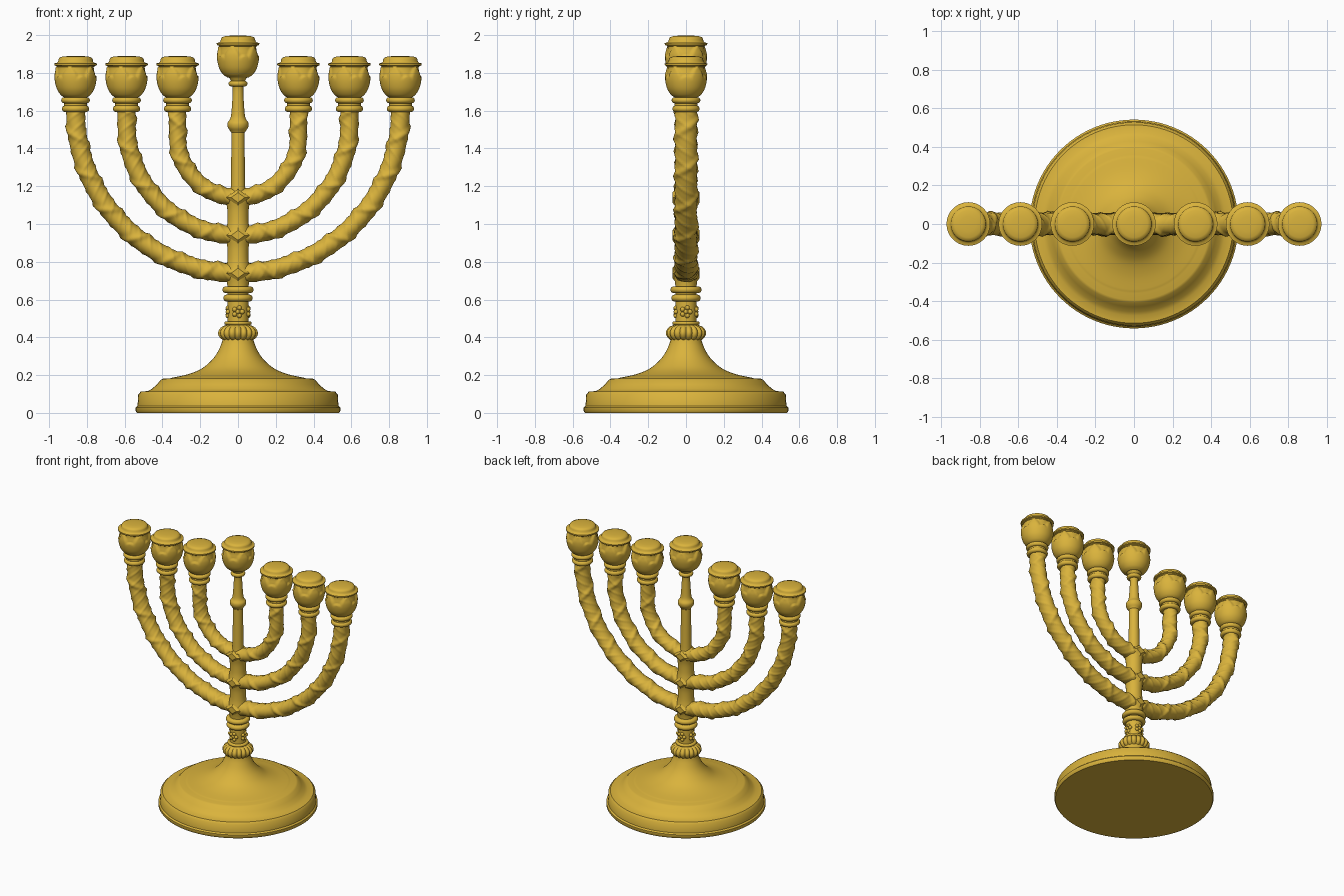
import bpy, bmesh, math
from math import sin, cos, pi, tau
from mathutils import Vector

cube = bpy.data.objects.get("Cube")
if cube:
    bpy.data.objects.remove(cube, do_unlink=True)

GOLD = (0.70, 0.45, 0.045, 1)
gold = bpy.data.materials.new("antique gold")
gold.use_nodes = True
gold.diffuse_color = GOLD
gold.node_tree.nodes["Principled BSDF"].inputs["Base Color"].default_value = GOLD


def finish(name, bm, angle=40):
    """Turn a bmesh into a gold, smooth shaded object."""
    bmesh.ops.recalc_face_normals(bm, faces=bm.faces)
    mesh = bpy.data.meshes.new(name)
    bm.to_mesh(mesh)
    bm.free()
    mesh.materials.append(gold)
    obj = bpy.data.objects.new(name, mesh)
    bpy.context.collection.objects.link(obj)
    bpy.ops.object.select_all(action='DESELECT')
    obj.select_set(True)
    bpy.context.view_layer.objects.active = obj
    bpy.ops.object.shade_smooth_by_angle(angle=math.radians(angle))
    return obj


def skin(bm, rings):
    """Join closed rings of vertices and cap both ends."""
    for a, b in zip(rings, rings[1:]):
        n = len(a)
        for i in range(n):
            j = (i + 1) % n
            bm.faces.new((a[i], a[j], b[j], b[i]))
    bm.faces.new(rings[0])
    bm.faces.new(rings[-1])


def smooth_profile(points, steps=5):
    """Catmull-Rom interpolation of a profile."""
    pts = [Vector(p) for p in points]
    pts = [pts[0]] + pts + [pts[-1]]
    out = []
    for a, b, c, d in zip(pts, pts[1:], pts[2:], pts[3:]):
        for k in range(steps):
            t = k / steps
            out.append(b + (c - a) * (t / 2) + (2 * a - 5 * b + 4 * c - d) * (t * t / 2)
                       + (3 * b - a - 3 * c + d) * (t ** 3 / 2))
    return out + [pts[-1]]


def lathe(name, profile, x=0, z=0, segments=48, relief=None, angle=40):
    """Revolve (radius, height) points, with an optional relief(theta, height)."""
    bm = bmesh.new()
    rings = []
    for r, h in profile:
        ring = []
        for i in range(segments):
            t = tau * i / segments
            rr = r + (relief(t, h) if relief else 0)
            ring.append(bm.verts.new((x + rr * cos(t), rr * sin(t), z + h)))
        rings.append(ring)
    skin(bm, rings)
    return finish(name, bm, angle)


def bead(name, radius, height, z, x=0):
    """Rounded ring moulding, solid through the middle."""
    pts = [(radius - height * 0.5 * (1 - cos(a)), z + height * 0.5 * sin(a))
           for a in [pi * (k / 10 - 0.5) for k in range(11)]]
    return lathe(name, pts, x)


# Stepped round foot with a flared upper cone
foot = [(0.535, 0), (0.542, 0.01), (0.542, 0.028), (0.532, 0.037), (0.528, 0.098),
        (0.515, 0.112), (0.475, 0.116), (0.455, 0.128), (0.43, 0.15), (0.408, 0.176),
        (0.395, 0.182), (0.36, 0.182)]
cone = smooth_profile([(0.35, 0.186), (0.27, 0.203), (0.20, 0.23), (0.15, 0.268),
                       (0.115, 0.31), (0.09, 0.36), (0.08, 0.395)])
lathe("foot", foot + [tuple(p) for p in cone], segments=96)

# Fluted knob above the foot
knob = [(0.06 + 0.042 * sin(pi * k / 12) ** 0.6, 0.38 + 0.085 * k / 12) for k in range(13)]
lathe("fluted_knob", knob, segments=144,
      relief=lambda t, h: 0.010 * abs(sin(9 * t)) - 0.005, angle=60)
bead("knob_collar", 0.072, 0.02, 0.475)

# Central stem, thickened where the branches cross
CROSSINGS = (0.74, 0.94, 1.14)
stem = []
for k in range(71):
    h = 0.46 + 0.70 * k / 70
    swell = max(math.exp(-((h - c) / 0.045) ** 2) for c in CROSSINGS)
    stem.append((0.055 + 0.011 * swell, h))
lathe("stem", stem)
for h, r in ((0.608, 0.078), (0.652, 0.082)):
    bead("stem_ring", r, 0.036, h)

# Slim upper shaft with a turned knot
shaft = smooth_profile([(0.045, 1.15), (0.038, 1.20), (0.035, 1.46), (0.037, 1.485),
                        (0.053, 1.51), (0.055, 1.535), (0.04, 1.56), (0.034, 1.60),
                        (0.028, 1.70), (0.03, 1.73)])
lathe("upper_shaft", shaft, segments=32)
bead("shaft_ring", 0.05, 0.03, 1.743)


# Curved branches with a winding vine relief
def branch(name, a, bottom, radius, top=1.62, sides=32):
    centre = bottom + a
    straight = top - centre
    length = straight + a * pi / 2
    count = int(length / 0.007)
    bm = bmesh.new()
    rings = []
    for k in range(-count, count + 1):
        s = abs(k) / count * length
        side = 1 if k >= 0 else -1
        ang = min(s / a, pi / 2)
        p = Vector((side * a * sin(ang), 0, centre - a * cos(ang)))
        p.z += max(0, s - a * pi / 2)
        out = Vector((side * sin(ang), 0, -cos(ang)))
        ring = []
        for i in range(sides):
            t = tau * i / sides
            vine = max(0, cos(t - tau * s / 0.21)) ** 6
            leaves = max(0, sin(3 * t + tau * s / 0.07)) ** 4
            r = radius + 0.008 * vine + 0.004 * leaves
            ring.append(bm.verts.new(p + out * (r * cos(t)) + Vector((0, 1.16 * r * sin(t), 0))))
        rings.append(ring)
    skin(bm, rings)
    finish(name, bm, 60)


BRANCHES = (("inner_branch", 0.32, 1.14, 0.044),
            ("middle_branch", 0.59, 0.94, 0.047),
            ("outer_branch", 0.86, 0.74, 0.049))
for args in BRANCHES:
    branch(*args)


# Candle cups wrapped in overlapping leaves, topped by a shallow dome
def leaf_relief(t, h):
    if h > 0.165:
        return 0
    f = h / 0.165
    amount = 0
    for shift, tall in ((0, 1.0), (0.5, 0.72)):
        w = abs((t / tau * 5 + shift) % 1 - 0.5)
        half = 0.5 * math.sqrt(max(0, 1 - (f / tall) ** 2))
        amount = max(amount, min(1, max(0, (half - w) / 0.1)))
    return 0.009 * amount - 0.005


body = smooth_profile([(0.052, 0), (0.074, 0.015), (0.094, 0.045), (0.105, 0.085),
                       (0.107, 0.12), (0.102, 0.15), (0.101, 0.168)])
rim = [(0.112, 0.172), (0.113, 0.182), (0.098, 0.186), (0.092, 0.192), (0.091, 0.203),
       (0.086, 0.212), (0.07, 0.218), (0.04, 0.221), (0.01, 0.222)]
cup_profile = [tuple(p) for p in body] + rim


def cup(name, x, z):
    lathe(name, cup_profile, x, z, segments=80, relief=leaf_relief, angle=50)


cup("centre_cup", 0, 1.776)
lathe("centre_cup_neck", [(0.035, 1.75), (0.04, 1.765), (0.058, 1.785)], segments=32)
for _, a, _, _ in BRANCHES:
    for x in (-a, a):
        cup("branch_cup", x, 1.668)
        bead("branch_collar_lower", 0.072, 0.034, 1.61, x)
        bead("branch_collar_upper", 0.076, 0.032, 1.655, x)
        lathe("branch_collar_core", [(0.06, 1.60), (0.06, 1.68)], x, segments=32)


# Diamond bosses on the crossings, front and back
for h in CROSSINGS:
    for side in (-1, 1):
        bm = bmesh.new()
        outer, inner = [], []
        for i in range(4):
            c, s = cos(tau * i / 4), sin(tau * i / 4)
            outer.append(bm.verts.new((0.062 * c, side * 0.058, h + 0.045 * s)))
            inner.append(bm.verts.new((0.036 * c, side * 0.072, h + 0.026 * s)))
        skin(bm, [outer, inner])
        finish("diamond_boss", bm, 20)

# Small blossoms around the lower neck
for q in range(4):
    bm = bmesh.new()
    yaw = tau * q / 4
    for i in range(6):
        reach = 0.022 if i else 0
        u, v = reach * cos(tau * i / 5), reach * sin(tau * i / 5)
        new = bmesh.ops.create_icosphere(bm, subdivisions=2, radius=0.013)["verts"]
        bmesh.ops.translate(bm, verts=new, vec=(0.053 * cos(yaw) - u * sin(yaw),
                                                0.053 * sin(yaw) + u * cos(yaw), 0.535 + v))
    finish("neck_blossom", bm, 60)
